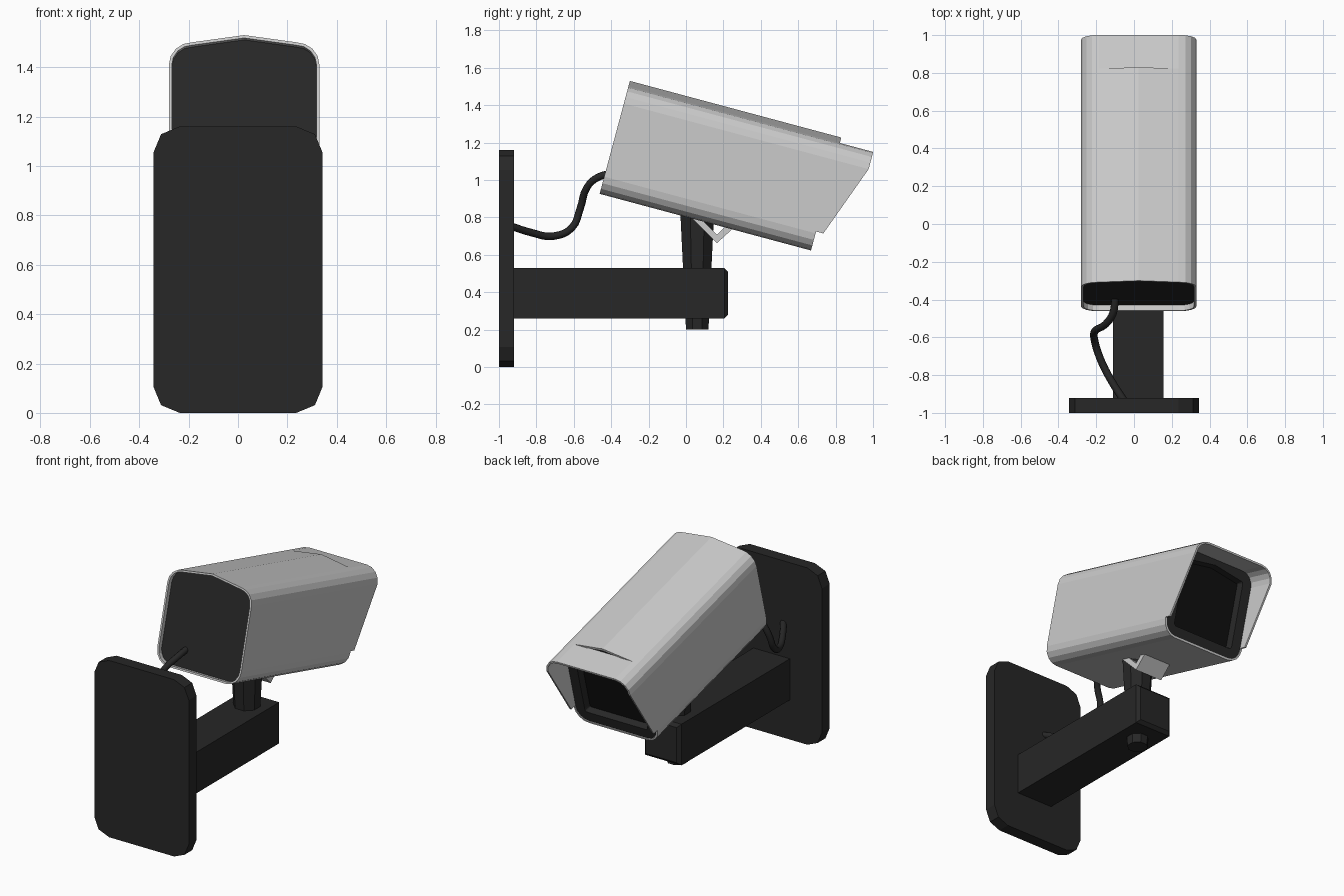
import bpy, bmesh, math
from mathutils import Matrix, Vector

if "Cube" in bpy.data.objects:
    bpy.data.objects.remove(bpy.data.objects["Cube"])


def material(name, v):
    m = bpy.data.materials.new(name)
    m.diffuse_color = (v, v, v, 1)
    m.use_nodes = True
    m.node_tree.nodes["Principled BSDF"].inputs["Base Color"].default_value = m.diffuse_color
    return m


DARK = material("dark_plastic", 0.02)
GLASS = material("dark_glass", 0.005)
# Camera frame: origin on the rear top ridge, y forward, tilted 15 degrees down
TILT = Matrix.Translation((0.025, -0.3, 1.53)) @ Matrix.Rotation(math.radians(-15), 4, 'X')


def finish(name, bm, mats=(), matrix=None):
    bmesh.ops.recalc_face_normals(bm, faces=bm.faces)
    me = bpy.data.meshes.new(name)
    bm.to_mesh(me)
    bm.free()
    for m in mats:
        me.materials.append(m)
    ob = bpy.data.objects.new(name, me)
    bpy.context.collection.objects.link(ob)
    if matrix:
        ob.matrix_world = matrix
    return ob


def loft(bm, rings, closed=True, loop=False, caps=False):
    """Bridge rings of equal point count; loop joins last ring to first."""
    vs = [[bm.verts.new(p) for p in r] for r in rings]
    n = len(vs[0])
    pairs = list(zip(vs, vs[1:])) + ([(vs[-1], vs[0])] if loop else [])
    for a, b in pairs:
        for i in range(n if closed else n - 1):
            j = (i + 1) % n
            bm.faces.new((a[i], a[j], b[j], b[i]))
    ends = []
    if caps:
        ends = [bm.faces.new(vs[0]), bm.faces.new(vs[-1])]
    elif not closed:
        for k in (0, -1):
            bm.faces.new([r[k] for r in vs])
    return ends


def box(bm, lo, hi):
    c = [(a + b) / 2 for a, b in zip(lo, hi)]
    s = [b - a for a, b in zip(lo, hi)]
    bmesh.ops.create_cube(bm, size=1, matrix=Matrix.Translation(c) @ Matrix.Diagonal((*s, 1)))


def arc(cx, cz, r, a0, a1, n=4):
    return [(cx + r * math.cos(math.radians(a0 + (a1 - a0) * i / n)),
             cz + r * math.sin(math.radians(a0 + (a1 - a0) * i / n))) for i in range(n + 1)]


W, R, SHOULDER, BOTTOM = 0.305, 0.095, -0.03, -0.625


def top_half(inset):
    """Right shoulder then left shoulder."""
    x, z, r = W - R, SHOULDER - R, R - inset
    return arc(x, z, r, 0, 90), arc(-x, z, r, 90, 180)


def housing_profile(inset):
    right, left = top_half(inset)
    x, z, r = W - R, BOTTOM + R, R - inset
    return (right + [(0, -inset)] + left
            + arc(-x, z, r, 180, 270) + arc(x, z, r, 270, 360))


def at(profile, y):
    return [(x, y, z) for x, z in profile]


# Housing shell: thin gabled tube
outer, inner = housing_profile(0), housing_profile(0.012)
bm = bmesh.new()
loft(bm, [at(outer, 0), at(outer, 1.17), at(inner, 1.17), at(inner, 0)], loop=True)
finish("housing_shell", bm, matrix=TILT)

# Dark camera body with recessed front window
bm = bmesh.new()
front = loft(bm, [at(inner, 0.03), at(inner, 1.165)], caps=True)[1]
bmesh.ops.recalc_face_normals(bm, faces=bm.faces)
bmesh.ops.inset_individual(bm, faces=[front], thickness=0.065)
bmesh.ops.inset_individual(bm, faces=[front], thickness=0.012, depth=-0.04)
front.material_index = 1
finish("camera_body", bm, (DARK, GLASS), TILT)


# Sun hood: flat-topped continuation with raked sides
def hood_profile(inset):
    right, left = top_half(inset)
    return [(W - inset, -0.52)] + right + left + [(-W + inset, -0.52)]


def raked(profile):
    return [(x, 1.355 - 0.145 * max(0, -0.125 - z) / 0.395, z) for x, z in profile]


ho, hi = hood_profile(0), hood_profile(0.012)
bm = bmesh.new()
loft(bm, [at(ho, 1.165), raked(ho), raked(hi), at(hi, 1.165)], closed=False, loop=True)
finish("sun_hood", bm, matrix=TILT)

# Wall plate with two-step rounded corners
bm = bmesh.new()
box(bm, (-0.343, -1, 0), (0.343, -0.92, 1.16))
corners = [e for e in bm.edges if abs(e.verts[0].co.y - e.verts[1].co.y) > 0.01]
bmesh.ops.bevel(bm, geom=corners, offset=0.107, segments=2, profile=0.5, affect='EDGES')
finish("wall_plate", bm, (DARK,))

# Horizontal arm with chamfered end
bm = bmesh.new()
box(bm, (-0.11, -0.93, 0.26), (0.155, 0.225, 0.53))
tip = [e for e in bm.edges if all(v.co.y > 0 for v in e.verts)]
bmesh.ops.bevel(bm, geom=tip, offset=0.02, segments=1, affect='EDGES')
finish("arm", bm, (DARK,))

# Tapered octagonal post through the arm
bm = bmesh.new()
k = math.cos(math.pi / 8)
bmesh.ops.create_cone(bm, cap_ends=True, segments=8, radius1=0.06 / k, radius2=0.09 / k, depth=0.62,
                      matrix=Matrix.Translation((0.022, 0.06, 0.51)) @ Matrix.Rotation(math.pi / 8, 4, 'Z'))
finish("post", bm, (DARK,))

# Folded V bracket under the housing
vee = [(0.02, 0.807), (0.165, 0.662), (0.25, 0.74), (0.215, 0.755), (0.165, 0.708), (0.075, 0.80)]
bm = bmesh.new()
loft(bm, [[(x, y, z) for y, z in vee] for x in (-0.078, 0.122)], caps=True)
finish("tilt_bracket", bm)

# Cable from the wall plate to the rear of the camera
path = [(-0.05, -0.94, 0.755), (-0.12, -0.83, 0.72), (-0.18, -0.71, 0.70), (-0.21, -0.61, 0.745),
        (-0.205, -0.565, 0.85), (-0.15, -0.53, 0.96), (-0.11, -0.47, 1.015), (-0.1, -0.37, 1.04)]
cu = bpy.data.curves.new("cable", 'CURVE')
cu.dimensions = '3D'
cu.bevel_depth, cu.bevel_resolution, cu.resolution_u = 0.02, 2, 4
cu.use_fill_caps = True
sp = cu.splines.new('BEZIER')
sp.bezier_points.add(len(path) - 1)
for bp, p in zip(sp.bezier_points, path):
    bp.co = Vector(p)
    bp.handle_left_type = bp.handle_right_type = 'AUTO'
cu.materials.append(DARK)
bpy.context.collection.objects.link(bpy.data.objects.new("cable", cu))
